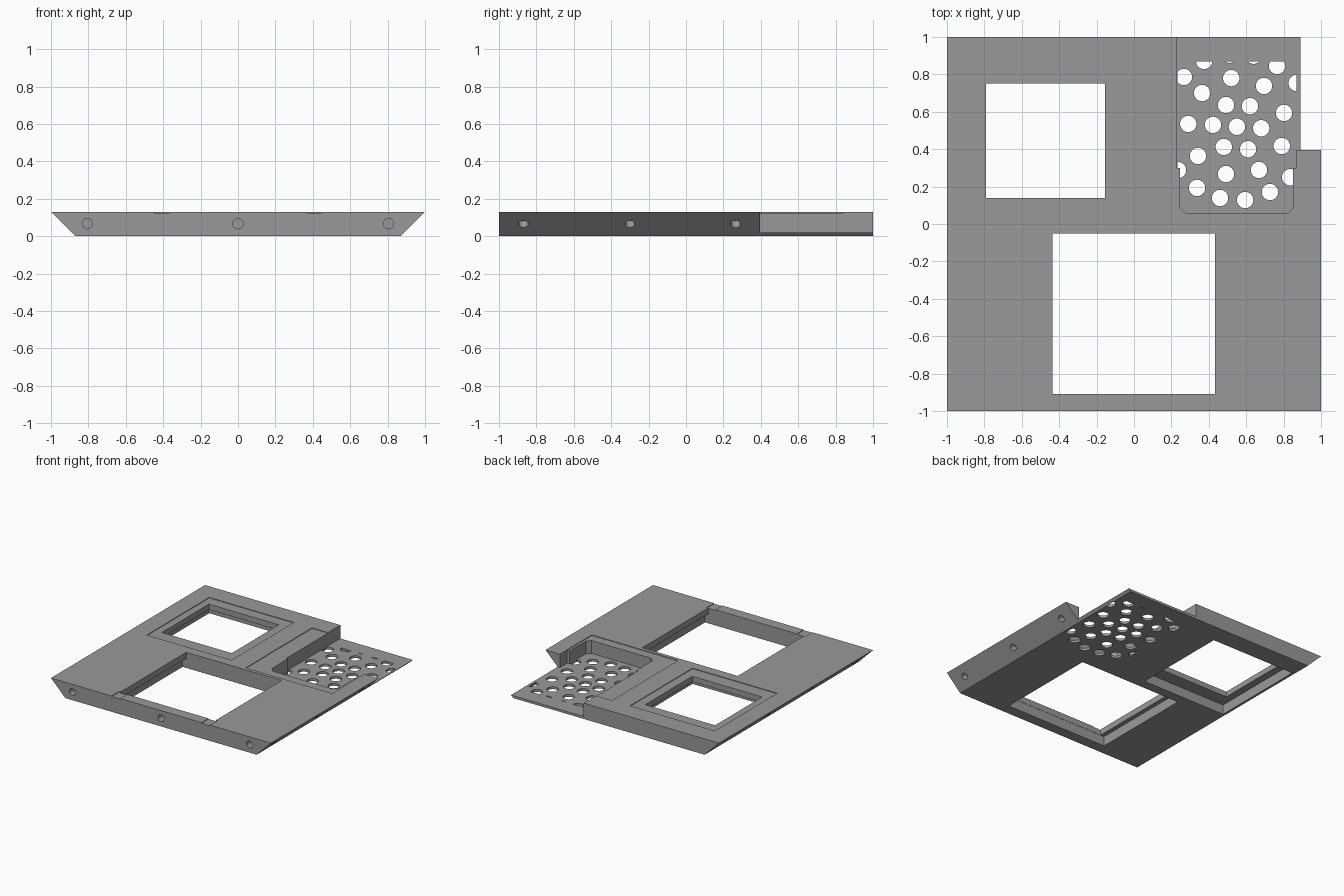
import bpy, bmesh, math
from mathutils import Matrix, Vector

if "Cube" in bpy.data.objects:
    bpy.data.objects.remove(bpy.data.objects["Cube"])

T = 0.13       # plate thickness
FLOOR = 0.02   # vent floor thickness
STEP = 0.005   # depth of the shallow top recesses

grey = bpy.data.materials.new("mid_grey")
grey.diffuse_color = (0.32, 0.32, 0.32, 1)
grey.use_nodes = True
grey.node_tree.nodes["Principled BSDF"].inputs["Base Color"].default_value = grey.diffuse_color


def make_object(name, bm):
    bmesh.ops.recalc_face_normals(bm, faces=bm.faces)
    mesh = bpy.data.meshes.new(name)
    bm.to_mesh(mesh)
    bm.free()
    mesh.materials.append(grey)
    ob = bpy.data.objects.new(name, mesh)
    bpy.context.collection.objects.link(ob)
    return ob


def prism(name, points, z0, z1):
    """Extrude an xy outline from z0 to z1."""
    bm = bmesh.new()
    face = bm.faces.new([bm.verts.new((x, y, z0)) for x, y in points])
    ext = bmesh.ops.extrude_face_region(bm, geom=[face])["geom"]
    bmesh.ops.translate(bm, vec=(0, 0, z1 - z0),
                        verts=[v for v in ext if isinstance(v, bmesh.types.BMVert)])
    return make_object(name, bm)


def box(name, x0, x1, y0, y1, z0, z1):
    return prism(name, [(x0, y0), (x1, y0), (x1, y1), (x0, y1)], z0, z1)


def cylinders(name, centres, radius, depth, axis=(0, 0, 1), sides=24):
    bm = bmesh.new()
    rot = Vector((0, 0, 1)).rotation_difference(Vector(axis)).to_matrix().to_4x4()
    for c in centres:
        bmesh.ops.create_cone(bm, cap_ends=True, segments=sides, radius1=radius,
                              radius2=radius, depth=depth,
                              matrix=Matrix.Translation(c) @ rot)
    return make_object(name, bm)


def boolean(target, cutter, operation="DIFFERENCE"):
    """Apply a boolean and discard the cutter."""
    cutter.hide_render = True
    mod = target.modifiers.new("cut", "BOOLEAN")
    mod.object, mod.operation, mod.solver = cutter, operation, "EXACT"
    deps = bpy.context.evaluated_depsgraph_get()
    mesh = bpy.data.meshes.new_from_object(target.evaluated_get(deps))
    target.modifiers.clear()
    target.data = mesh
    bpy.data.objects.remove(cutter)


# Plate with slanted left and right edges
bm = bmesh.new()
section = [(-1, T), (-1 + T, 0), (1 - T, 0), (1, T)]
ends = [[bm.verts.new((x, y, z)) for x, z in section] for y in (-1, 1)]
bm.faces.new(ends[0])
bm.faces.new(ends[1][::-1])
for i in range(4):
    j = (i + 1) % 4
    bm.faces.new((ends[0][i], ends[1][i], ends[1][j], ends[0][j]))
plate = make_object("bezel_plate", bm)

# Shallow recesses in the top face
for x0, x1, y0, y1 in [(-0.85, -0.08, 0.03, 0.84), (0.085, 0.87, -0.02, 0.84),
                       (-0.45, -0.37, -1.1, -0.9), (0.37, 0.445, -1.1, -0.9)]:
    boolean(plate, box("recess", x0, x1, y0, y1, T - STEP, T + 0.1))

# Windows with wider pockets on the underside
boolean(plate, box("small_window", -0.79, -0.155, 0.14, 0.75, -0.1, 0.3))
boolean(plate, box("small_pocket", -0.85, -0.08, 0.03, 0.84, -0.1, 0.08))
boolean(plate, box("large_window", -0.435, 0.432, -0.91, -0.05, -0.1, 0.3))
boolean(plate, box("large_pocket", -0.47, 0.465, -0.912, -0.048, -0.1, 0.08))

# Corner tray, open at the back and right
tray = [(0.23, 1.1), (0.23, 0.3), (0.245, 0.3), (0.245, 0.09), (0.28, 0.055),
        (0.82, 0.055), (0.85, 0.085), (0.85, 0.3), (0.87, 0.3), (0.87, 0.395),
        (1.1, 0.395), (1.1, 1.1)]
boolean(plate, prism("tray", tray, FLOOR, 0.4))

# Vent holes, trimmed to the tray outline
vents = [(.267, .786), (.364, .70), (.52, .78), (.695, .738), (.765, .845),
         (.375, .872), (.51, .905), (.64, .90), (.87, .754), (.492, .636),
         (.62, .63), (.802, .594), (.29, .535), (.422, .53), (.55, .52),
         (.68, .512), (.342, .364), (.48, .412), (.61, .40), (.79, .417),
         (.235, .288), (.492, .267), (.668, .289), (.835, .25), (.337, .193),
         (.46, .139), (.594, .128), (.727, .171)]
holes = cylinders("vent_holes", [(x, y, 0.01) for x, y in vents], 0.044, 0.1)
trim = [(0.232, 0.868), (0.232, 0.3)] + tray[2:9] + [(0.87, 0.868)]
boolean(holes, prism("vent_trim", trim, -0.03, 0.05), "INTERSECT")
boolean(plate, holes)

# Screw holes in the front and the slanted sides
boolean(plate, cylinders("front_screws", [(x, -1, 0.067) for x in (-0.805, 0, 0.805)],
                         0.028, 0.12, (0, 1, 0), 16))
for side in (-1, 1):
    centres = [(side * 0.935, y, 0.065) for y in (-0.87, -0.3, 0.265)]
    boolean(plate, cylinders("side_screws", centres, 0.026, 0.1, (side, 0, -1), 16))
